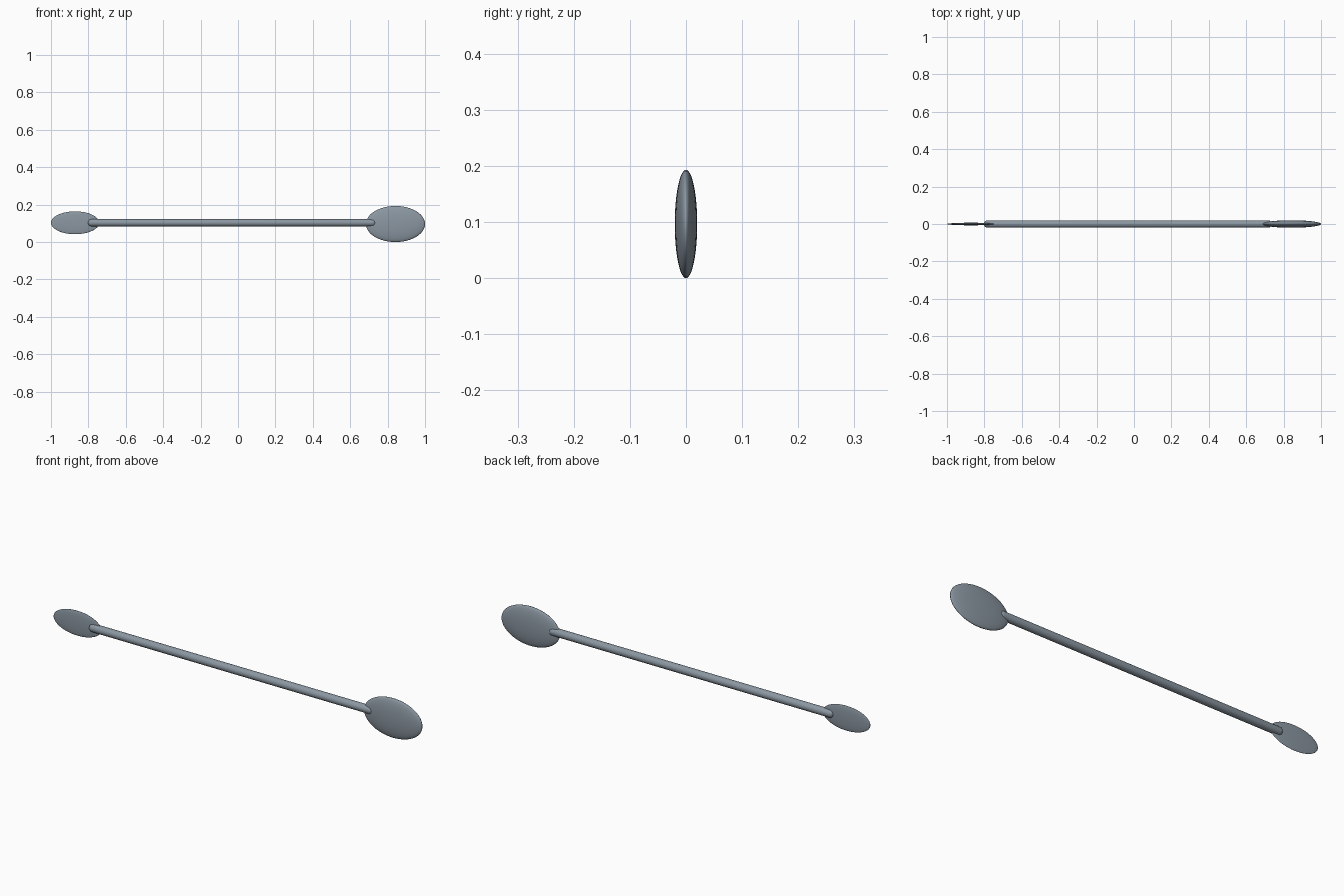
import bpy, bmesh, math

if "Cube" in bpy.data.objects:
    bpy.data.objects.remove(bpy.data.objects["Cube"])

# Slate grey-blue metal
steel = bpy.data.materials.new("slate_metal")
steel.diffuse_color = (0.26, 0.31, 0.36, 1)
steel.use_nodes = True
steel.node_tree.nodes["Principled BSDF"].inputs["Base Color"].default_value = steel.diffuse_color

def finish(bm, name):
    me = bpy.data.meshes.new(name)
    bmesh.ops.recalc_face_normals(bm, faces=bm.faces)
    bm.to_mesh(me)
    bm.free()
    me.materials.append(steel)
    for p in me.polygons:
        p.use_smooth = True
    ob = bpy.data.objects.new(name, me)
    bpy.context.collection.objects.link(ob)
    return ob

def blade(name, centre, radii):
    bm = bmesh.new()
    bmesh.ops.create_uvsphere(bm, u_segments=48, v_segments=24, radius=1)
    ob = finish(bm, name)
    ob.location, ob.scale = centre, radii
    return ob

def rod(name, profile, z, sides=24):
    # spin an (x, radius) profile around the x axis
    bm = bmesh.new()
    vs = [bm.verts.new((x, r, 0)) for x, r in profile]
    edges = [bm.edges.new(e) for e in zip(vs, vs[1:])]
    bmesh.ops.spin(bm, geom=vs + edges, cent=(0, 0, 0), axis=(1, 0, 0),
                   angle=2 * math.pi, steps=sides, use_duplicate=False)
    bmesh.ops.remove_doubles(bm, verts=bm.verts, dist=1e-5)
    ob = finish(bm, name)
    ob.location.z = z
    return ob

# Flat oval paddles at both ends
blade("large_blade", (0.842, 0, 0.0965), (0.158, 0.02, 0.0965))
blade("small_blade", (-0.871, 0, 0.103), (0.129, 0.007, 0.061))

# Round-ended shaft
R, L, E = 0.0195, -0.803, 0.738
cap = [(R * (1 - math.cos(a)), R * math.sin(a))
       for a in (i * math.pi / 12 for i in range(7))]
profile = [(L + d, r) for d, r in cap] + [(E - d, r) for d, r in reversed(cap)]
rod("shaft", profile, 0.103)
